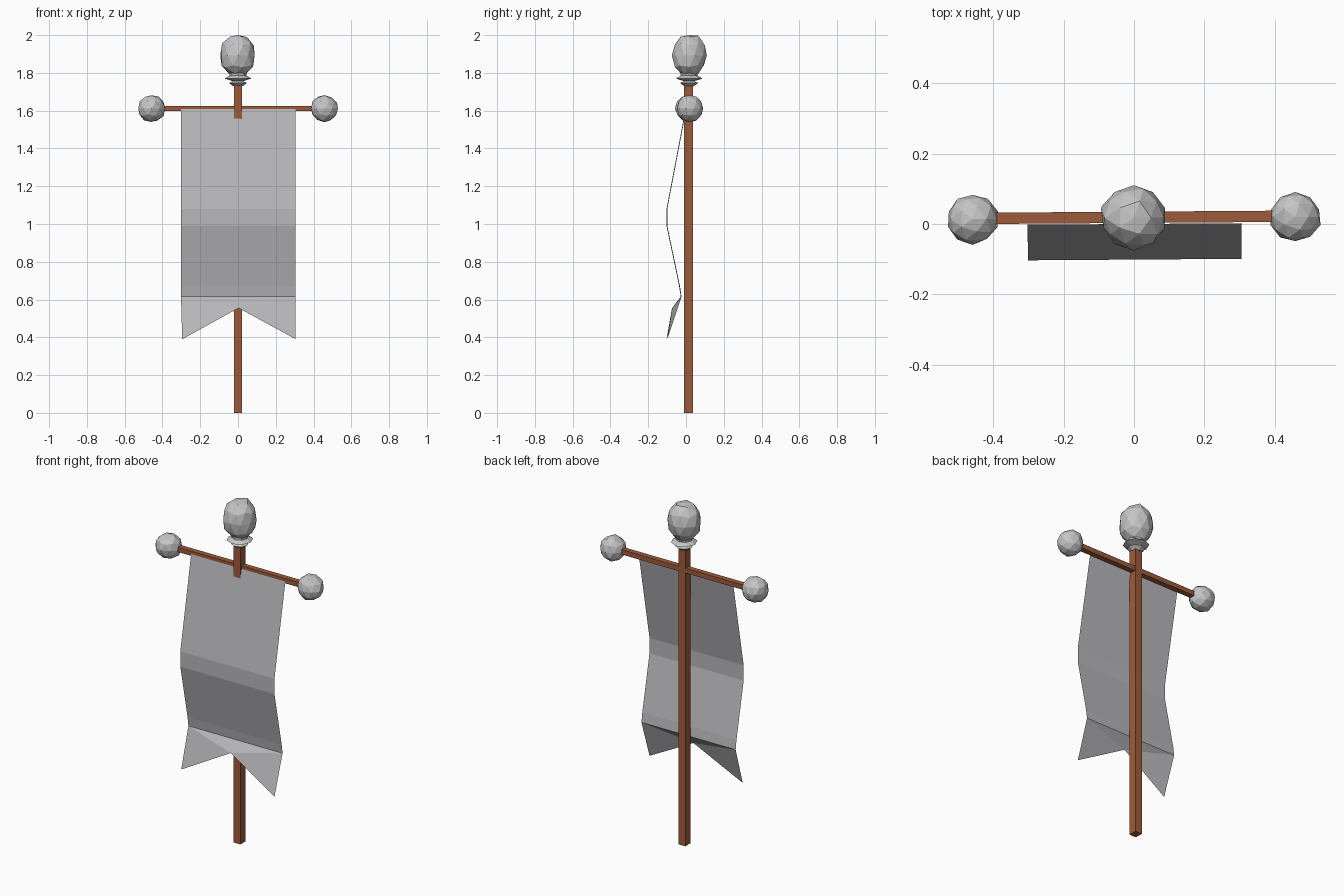
import bpy, bmesh, math, random
from mathutils import Vector, Matrix

if "Cube" in bpy.data.objects:
    bpy.data.objects.remove(bpy.data.objects["Cube"])

random.seed(4)
YC = 0.017   # depth of the pole centre
YAW = 0.007  # slight twist of crossbar and cloth


def material(name, rgb):
    m = bpy.data.materials.new(name)
    m.diffuse_color = (*rgb, 1)
    m.use_nodes = True
    m.node_tree.nodes["Principled BSDF"].inputs["Base Color"].default_value = m.diffuse_color
    return m


wood = material("brown wood", (0.34, 0.105, 0.045))
metal = material("silver metal", (0.56, 0.56, 0.57))
cloth = material("grey cloth", (0.48, 0.48, 0.50))


def finish(name, bm, mat, normals=True):
    if normals:
        bmesh.ops.recalc_face_normals(bm, faces=bm.faces)
    me = bpy.data.meshes.new(name)
    bm.to_mesh(me)
    bm.free()
    me.materials.append(mat)
    ob = bpy.data.objects.new(name, me)
    bpy.context.collection.objects.link(ob)
    return ob


def box(name, size, centre, mat, yaw=0):
    bm = bmesh.new()
    bmesh.ops.create_cube(bm, size=1)
    bmesh.ops.scale(bm, vec=size, verts=bm.verts)
    bmesh.ops.rotate(bm, matrix=Matrix.Rotation(yaw, 3, 'Z'), verts=bm.verts)
    bmesh.ops.translate(bm, vec=centre, verts=bm.verts)
    return finish(name, bm, mat)


def rough_ball(name, radii, centre, limits=None):
    # faceted, slightly irregular ball; limits flatten its bottom and top
    bm = bmesh.new()
    bmesh.ops.create_icosphere(bm, subdivisions=2, radius=1)
    for v in bm.verts:
        v.co *= random.uniform(0.96, 1.04)
        v.co = Vector(a * b for a, b in zip(v.co, radii)) + Vector(centre)
        if limits:
            v.co.z = min(max(v.co.z, limits[0]), limits[1])
    return finish(name, bm, metal)


# pole and crossbar
box("pole", (0.044, 0.048, 1.74), (0, 0.014, 0.87), wood)
box("crossbar", (0.82, 0.032, 0.028), (0, 0.019, 1.612), wood, YAW)

# end knobs and the top finial
for side, name in ((-1, "left_knob"), (1, "right_knob")):
    rough_ball(name, (0.073, 0.071, 0.072),
               (side * 0.458, YC + side * 0.003, 1.611))
rough_ball("top_finial", (0.095, 0.092, 0.118), (0, YC + 0.001, 1.893),
           (1.785, 2.0))

# turned collar with two sharp rims
profile = [(0, 1.725), (0.026, 1.73), (0.048, 1.747), (0.026, 1.756),
           (0.071, 1.770), (0.045, 1.785), (0.045, 1.80), (0, 1.80)]
bm = bmesh.new()
pts = [bm.verts.new((r, 0, z)) for r, z in profile]
edges = [bm.edges.new(p) for p in zip(pts, pts[1:])]
bmesh.ops.spin(bm, geom=pts + edges, cent=(0, 0, 0), axis=(0, 0, 1),
               angle=math.tau, steps=8)
bmesh.ops.remove_doubles(bm, verts=bm.verts, dist=0.0005)
bmesh.ops.translate(bm, vec=(0, YC, 0), verts=bm.verts)
finish("collar", bm, metal)

# hanging cloth: a folded strip ending in a swallow tail
folds = [(0.0, 1.61), (-0.101, 1.08), (-0.101, 0.99),
         (-0.034, 0.67), (-0.026, 0.615)]
bm = bmesh.new()
rows = [[bm.verts.new((x, y, z)) for x in (-0.302, 0.305)] for y, z in folds]
for (a, b), (c, d) in zip(rows, rows[1:]):
    bm.faces.new((c, d, b, a))
left, right = rows[-1]
notch = bm.verts.new((0.003, -0.074, 0.555))
tip_l = bm.verts.new((-0.296, -0.101, 0.39))
tip_r = bm.verts.new((0.305, -0.101, 0.39))
bm.faces.new((left, notch, right))
bm.faces.new((left, tip_l, notch))
bm.faces.new((right, notch, tip_r))
bmesh.ops.rotate(bm, matrix=Matrix.Rotation(YAW, 3, 'Z'), verts=bm.verts)
finish("banner_cloth", bm, cloth, normals=False)
